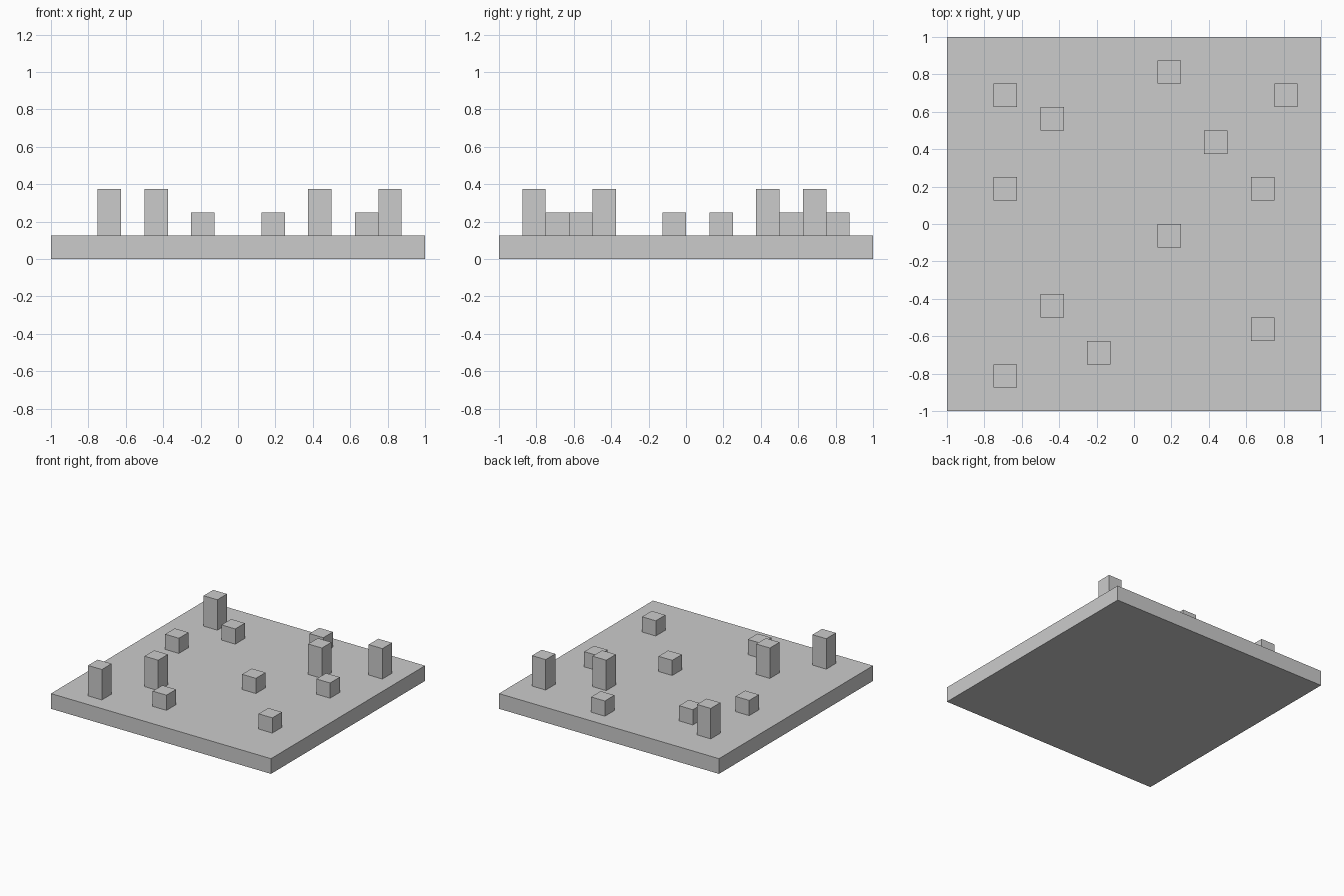
import bpy

if "Cube" in bpy.data.objects:
    bpy.data.objects.remove(bpy.data.objects["Cube"])

U = 0.125  # grid cell: the plate is 16 x 16 cells


def box(name, center, size):
    bpy.ops.mesh.primitive_cube_add(size=1, location=center)
    obj = bpy.context.object
    obj.name = name
    obj.scale = size
    bpy.ops.object.transform_apply(location=False, rotation=False, scale=True)
    return obj


def post(name, col, row, cells_high):
    # stands on the plate in the given grid cell, counted from front left
    h = cells_high * U
    box(name, (-1 + (col + 0.5) * U, -1 + (row + 0.5) * U, U + h / 2), (U, U, h))


# Base plate
box("base_plate", (0, 0, U / 2), (2, 2, U))

# Tall posts, two cells high
for col, row in [(2, 1), (4, 4), (11, 11), (14, 13), (2, 13)]:
    post("tall_post", col, row, 2)

# Short cubes, one cell high
for col, row in [(6, 2), (13, 3), (9, 7), (13, 9), (2, 9), (4, 12), (9, 14)]:
    post("short_cube", col, row, 1)
